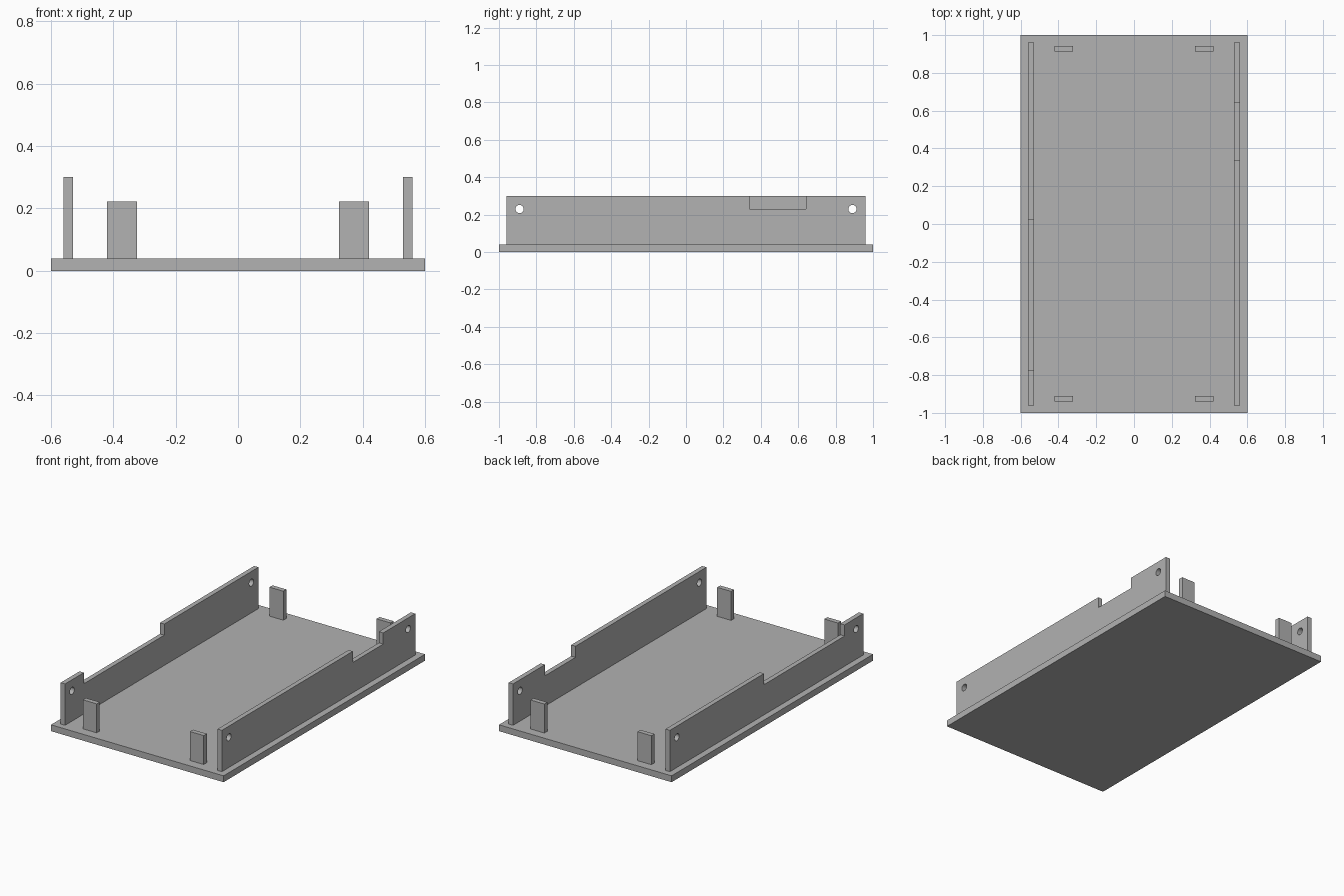
import bpy, math

cube = bpy.data.objects.get("Cube")
if cube:
    bpy.data.objects.remove(cube)

grey = bpy.data.materials.new("mid grey")
grey.use_nodes = True
grey.diffuse_color = (0.445, 0.445, 0.445, 1)
grey.node_tree.nodes["Principled BSDF"].inputs["Base Color"].default_value = grey.diffuse_color

PLATE = 0.04      # top of the base plate
WALL_TOP = 0.30
THICK = 0.03


def box(name, center, size):
    bpy.ops.mesh.primitive_cube_add(size=1, location=center)
    ob = bpy.context.object
    ob.name = name
    ob.scale = size
    bpy.ops.object.transform_apply(location=False, rotation=False, scale=True)
    ob.data.materials.append(grey)
    return ob


def side_wall(name, x, notch_start, notch_end):
    """Notched (y, z) outline with two round holes, given thickness along x."""
    curve = bpy.data.curves.new(name, "CURVE")
    curve.dimensions = "2D"
    curve.fill_mode = "BOTH"
    curve.extrude = THICK / 2
    floor = WALL_TOP - 0.07
    outline = [(-0.96, PLATE), (0.96, PLATE), (0.96, WALL_TOP),
               (notch_end, WALL_TOP), (notch_end, floor),
               (notch_start, floor), (notch_start, WALL_TOP), (-0.96, WALL_TOP)]
    loops = [outline]
    for cy in (-0.89, 0.89):
        turns = [math.tau * i / 32 for i in range(32)]
        loops.append([(cy + 0.022 * math.cos(a), 0.23 + 0.022 * math.sin(a)) for a in turns])
    for loop in loops:
        spline = curve.splines.new("POLY")
        spline.points.add(len(loop) - 1)
        for point, (y, z) in zip(spline.points, loop):
            point.co = (y, z, 0, 1)
        spline.use_cyclic_u = True
    ob = bpy.data.objects.new(name, curve)
    bpy.context.collection.objects.link(ob)
    ob.rotation_euler = (math.pi / 2, 0, math.pi / 2)
    ob.location.x = x
    curve.materials.append(grey)
    # Turn the filled outline into a mesh
    bpy.ops.object.select_all(action="DESELECT")
    ob.select_set(True)
    bpy.context.view_layer.objects.active = ob
    bpy.ops.object.convert(target="MESH")
    bpy.ops.object.shade_smooth_by_angle(angle=math.radians(30))


# Base plate
box("base_plate", (0, 0, PLATE / 2), (1.2, 2, PLATE))

# Side walls, each with its own notch
side_wall("left_wall", 0.545, 0.34, 0.642)
side_wall("right_wall", -0.545, -0.774, 0.025)

# Upright tabs near the four corners
TAB_TOP = 0.222
for end, y in (("front", -0.925), ("back", 0.928)):
    for side, x in (("left", 0.372), ("right", -0.372)):
        box(f"{end}_{side}_tab", (x, y, (PLATE + TAB_TOP) / 2),
            (0.096, THICK, TAB_TOP - PLATE))
